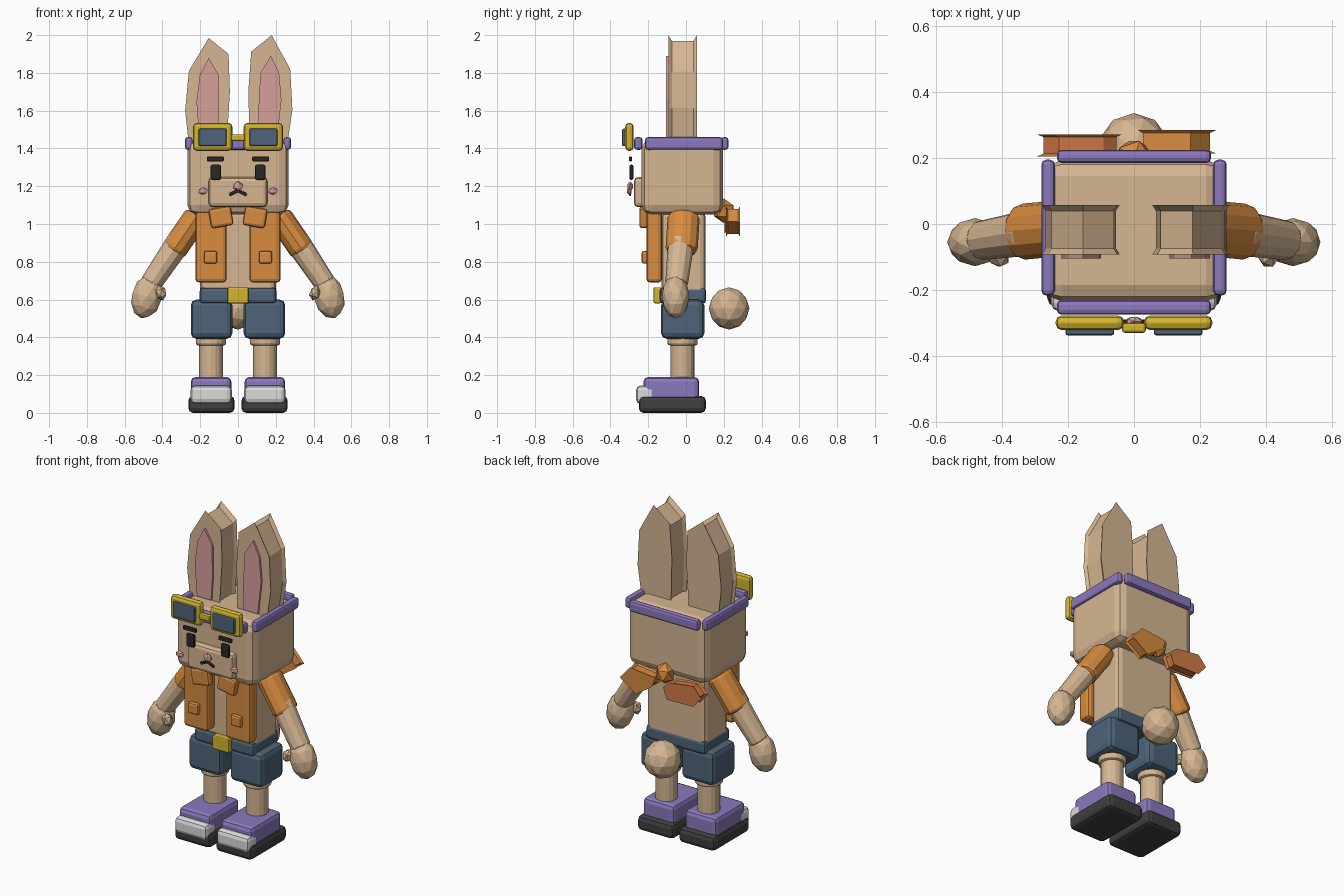
import bpy, bmesh, math
from mathutils import Vector, Matrix

cube = bpy.data.objects.get("Cube")
if cube:
    bpy.data.objects.remove(cube, do_unlink=True)


def material(name, rgb):
    m = bpy.data.materials.new(name)
    m.use_nodes = True
    col = (*rgb, 1)
    m.diffuse_color = col
    m.node_tree.nodes["Principled BSDF"].inputs["Base Color"].default_value = col
    return m


TAN = material("tan fur", (.67, .47, .29))
ORANGE = material("orange cloth", (.68, .26, .05))
RUST = material("rust cloth", (.63, .19, .06))
PURPLE = material("purple", (.26, .19, .51))
BLUE = material("slate blue", (.076, .127, .188))
YELLOW = material("yellow", (.66, .46, .03))
PINK = material("pink", (.69, .35, .33))
CHARCOAL = material("charcoal", (.05, .05, .05))
WHITE = material("off white", (.7, .7, .7))
BLACK = material("brown black", (.024, .02, .018))


def finish(name, bm, mat):
    bmesh.ops.recalc_face_normals(bm, faces=bm.faces)
    me = bpy.data.meshes.new(name)
    bm.to_mesh(me)
    bm.free()
    me.materials.append(mat)
    ob = bpy.data.objects.new(name, me)
    bpy.context.collection.objects.link(ob)
    return ob


def bevel(ob, width, segments=2):
    mod = ob.modifiers.new("rounding", "BEVEL")
    mod.width, mod.segments = width, segments
    mod.limit_method, mod.angle_limit = "ANGLE", math.radians(50)
    return ob


def box(name, mat, x, y, z, round_by=.015, tilt=0):
    """Rounded box from x, y and z ranges, tilted about y."""
    bm = bmesh.new()
    bmesh.ops.create_cube(bm, size=1)
    size = [abs(r[1] - r[0]) for r in (x, y, z)]
    mid = [(r[0] + r[1]) / 2 for r in (x, y, z)]
    bmesh.ops.scale(bm, vec=size, verts=bm.verts)
    ob = finish(name, bm, mat)
    ob.location = mid
    ob.rotation_euler.y = tilt
    return bevel(ob, round_by) if round_by else ob


def tube(name, mat, a, b, r1, r2, depth=1, round_by=.012, sides=12):
    """Tapered rod between two points, stretched along y by depth."""
    a, b = Vector(a), Vector(b)
    d = b - a
    bm = bmesh.new()
    bmesh.ops.create_cone(bm, cap_ends=True, segments=sides, radius1=r1, radius2=r2, depth=d.length)
    bmesh.ops.scale(bm, vec=(1, depth, 1), verts=bm.verts)
    ob = finish(name, bm, mat)
    ob.location = (a + b) / 2
    ob.rotation_mode = "QUATERNION"
    z = d.normalized()
    x = Vector((0, 1, 0)).cross(z).normalized()
    ob.rotation_quaternion = Matrix((x, z.cross(x), z)).transposed().to_quaternion()
    return bevel(ob, round_by)


def ball(name, mat, at, radii, detail=2, tilt=0):
    bm = bmesh.new()
    bmesh.ops.create_icosphere(bm, subdivisions=detail, radius=1)
    bmesh.ops.scale(bm, vec=radii, verts=bm.verts)
    ob = finish(name, bm, mat)
    ob.location = at
    ob.rotation_euler.y = tilt
    return ob


def slab(name, mat, outline, y0, y1, flare=0):
    """Outline in x and z swept along y, with rims that flare outward."""
    n = len(outline)
    cx, cz = sum(p[0] for p in outline) / n, sum(p[1] for p in outline) / n
    step = (y1 - y0) * .12
    rings = [(y0, 1), (y1, 1)]
    if flare:
        rings = [(y0, 1), (y0 + step, 1 - flare), (y1 - step, 1 - flare), (y1, 1)]
    bm = bmesh.new()
    loops = [[bm.verts.new((cx + (x - cx) * k, y, cz + (z - cz) * k)) for x, z in outline]
             for y, k in rings]
    for p, q in zip(loops, loops[1:]):
        for i in range(n):
            j = (i + 1) % n
            bm.faces.new((p[i], p[j], q[j], q[i]))
    bm.faces.new(loops[0])
    bm.faces.new(loops[-1])
    return finish(name, bm, mat)


# Head and muzzle
box("head", TAN, (-.268, .268), (-.235, .195), (1.05, 1.445), .05)
box("muzzle", TAN, (-.155, .155), (-.275, -.2), (1.09, 1.248), .02)
ball("nose", PINK, (0, -.295, 1.2), (.028, .016, .026), 1)

# Headband
for label, ys in (("front", (-.275, -.23)), ("back", (.185, .225))):
    box(label + "_headband", PURPLE, (-.234, .234), ys, (1.393, 1.46))

# Torso, waistband, buckle and tail
box("torso", TAN, (-.2, .2), (-.13, .103), (.62, 1.07), .03)
box("waistband", BLUE, (-.203, .203), (-.14, .107), (.578, .665), .02)
box("buckle", YELLOW, (-.055, .055), (-.172, -.13), (.58, .665), .008)
ball("tail", TAN, (0, .228, .553), (.108, .108, .112))
box("goggle_bridge", YELLOW, (-.036, .036), (-.33, -.3), (1.44, 1.475), .008)

EAR = [(.155, 1.985), (.26, 1.81), (.28, 1.6), (.26, 1.42), (.06, 1.42), (.043, 1.7), (.05, 1.9)]
INNER = [(.155, 1.878), (.202, 1.79), (.22, 1.65), (.205, 1.45), (.11, 1.45), (.1, 1.6), (.103, 1.79)]

for s, side in ((-1, "right_"), (1, "left_")):
    def span(a, b):
        return (s * a, s * b)

    # Ears, one leaning out a little more
    def lean(points):
        k = .04 if s > 0 else 0
        h = .025 if s > 0 else 0
        return [(s * (x + k * (z - 1.4)), z + h * (z - 1.4)) for x, z in points]
    slab(side + "ear", TAN, lean(EAR), -.093, .058, .1)
    slab(side + "inner_ear", PINK, lean(INNER), -.105, -.092)

    # Face details
    box(side + "eye", BLACK, span(.09, .145), (-.3, -.278), (1.233, 1.315), .01)
    box(side + "eyebrow", BLACK, span(.075, .165), (-.302, -.285), (1.332, 1.357), .005)
    box(side + "mouth_stroke", BLACK, span(0, .048), (-.302, -.29), (1.157, 1.173), .004, s * .45)
    ball(side + "cheek", PINK, (s * .185, -.3, 1.175), (.028, .015, .022), 1)
    box(side + "headband", PURPLE, span(.24, .281), (-.217, .195), (1.393, 1.46))

    # Goggles
    box(side + "goggle_frame", YELLOW, span(.03, .238), (-.322, -.277), (1.387, 1.535), .02)
    box(side + "goggle_lens", BLUE, span(.06, .208), (-.338, -.315), (1.412, 1.505), .008)

    # Vest
    box(side + "vest_panel", ORANGE, span(.06, .226), (-.21, -.127), (.69, 1.08), .02)
    box(side + "collar", ORANGE, span(.03, .15), (-.247, -.195), (.985, 1.088), .015, s * .17)
    box(side + "pocket", ORANGE, span(.11, .18), (-.235, -.2), (.79, .857), .012)

    # Arms and hands
    tube(side + "sleeve", ORANGE, (s * .215, -.012, 1.045), (s * .345, -.024, .855), .068, .068, 1.25, .02)
    tube(side + "forearm", TAN, (s * .31, -.025, .91), (s * .465, -.05, .68), .067, .057, 1.05)
    ball(side + "hand", TAN, (s * .482, -.055, .617), (.082, .073, .12), 2, s * -.25)
    ball(side + "thumb", TAN, (s * .408, -.1, .635), (.032, .034, .042), 1, s * .3)

    # Shorts and legs
    box(side + "shorts_leg", BLUE, span(.03, .25), (-.132, .097), (.392, .6), .03)
    tube(side + "leg", TAN, (s * .143, -.018, .17), (s * .143, -.018, .45), .064, .064, sides=16)
    tube(side + "knee_rim", TAN, (s * .143, -.018, .357), (s * .143, -.018, .42), .08, .08, sides=16)

    # Shoes
    box(side + "shoe_sole", CHARCOAL, span(.018, .263), (-.25, .105), (0, .09), .025)
    box(side + "shoe_upper", PURPLE, span(.035, .25), (-.225, .07), (.06, .19), .025)
    box(side + "toe_cap", WHITE, span(.033, .252), (-.265, -.16), (.048, .145), .025)

# Scarf tied behind the neck
ball("scarf_knot", ORANGE, (0, .2, 1.07), (.06, .06, .065), 1)
slab("left_scarf_tail", ORANGE,
     [(.01, 1.07), (.18, 1.09), (.25, 1.01), (.14, .935), (.03, 1.01)], .213, .285, .15)
slab("right_scarf_tail", RUST,
     [(-.035, 1.02), (-.08, 1.06), (-.24, 1.08), (-.295, 1.02), (-.24, .955), (-.06, .95)], .205, .272, .15)
